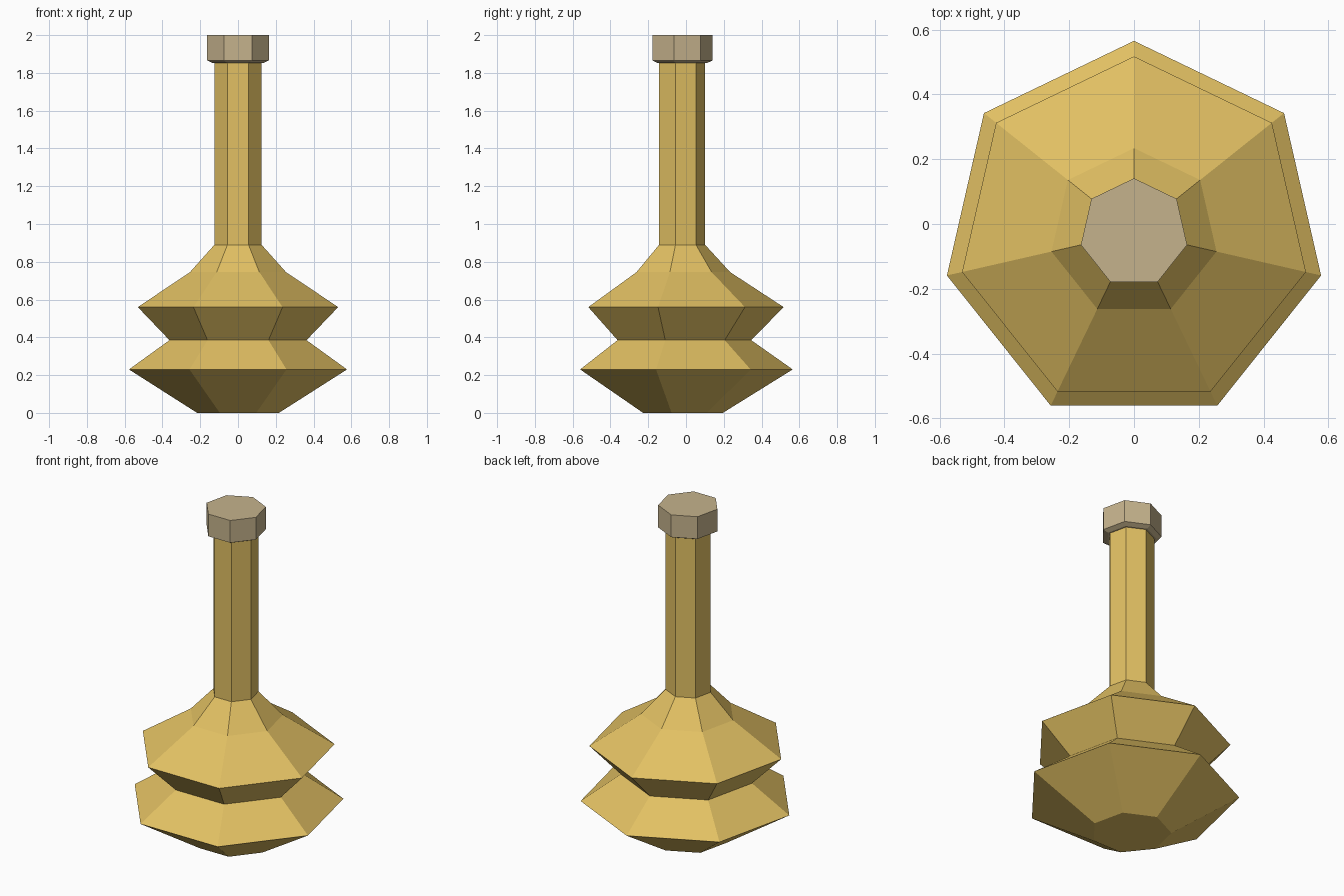
import bpy
import bmesh
from math import sin, cos, pi

cube = bpy.data.objects.get("Cube")
if cube:
    bpy.data.objects.remove(cube, do_unlink=True)

SIDES = 7
CENTRE_Y = -0.027  # a heptagon's bounding box is not centred on its axis


def material(name, colour):
    mat = bpy.data.materials.new(name)
    mat.use_nodes = True
    mat.diffuse_color = colour
    mat.node_tree.nodes["Principled BSDF"].inputs["Base Color"].default_value = colour
    return mat


def lathe(name, profile, mat):
    """Closed seven-sided turned solid from (radius, height) pairs, bottom to top."""
    bm = bmesh.new()
    rings = []
    for radius, z in profile:
        ring = []
        for i in range(SIDES):
            a = pi / 2 + 2 * pi * i / SIDES  # one corner points to the back
            ring.append(bm.verts.new((radius * cos(a), radius * sin(a), z)))
        rings.append(ring)
    for low, high in zip(rings, rings[1:]):
        for i in range(SIDES):
            j = (i + 1) % SIDES
            bm.faces.new((low[i], low[j], high[j], high[i]))
    bm.faces.new(rings[0][::-1])
    bm.faces.new(rings[-1])
    mesh = bpy.data.meshes.new(name)
    bm.to_mesh(mesh)
    bm.free()
    mesh.materials.append(mat)
    obj = bpy.data.objects.new(name, mesh)
    obj.location.y = CENTRE_Y
    bpy.context.collection.objects.link(obj)
    return obj


gold = material("golden yellow", (0.76, 0.53, 0.125, 1))
beige = material("grey beige", (0.56, 0.45, 0.265, 1))

# Double-bellied body with a long neck
lathe("bottle_body", [
    (0.222, 0.0), (0.592, 0.23), (0.372, 0.385), (0.544, 0.56),
    (0.261, 0.745), (0.128, 0.89), (0.128, 1.86),
], gold)

# Stopper with a chamfered underside
lathe("stopper", [(0.14, 1.853), (0.168, 1.866), (0.168, 2.0)], beige)
